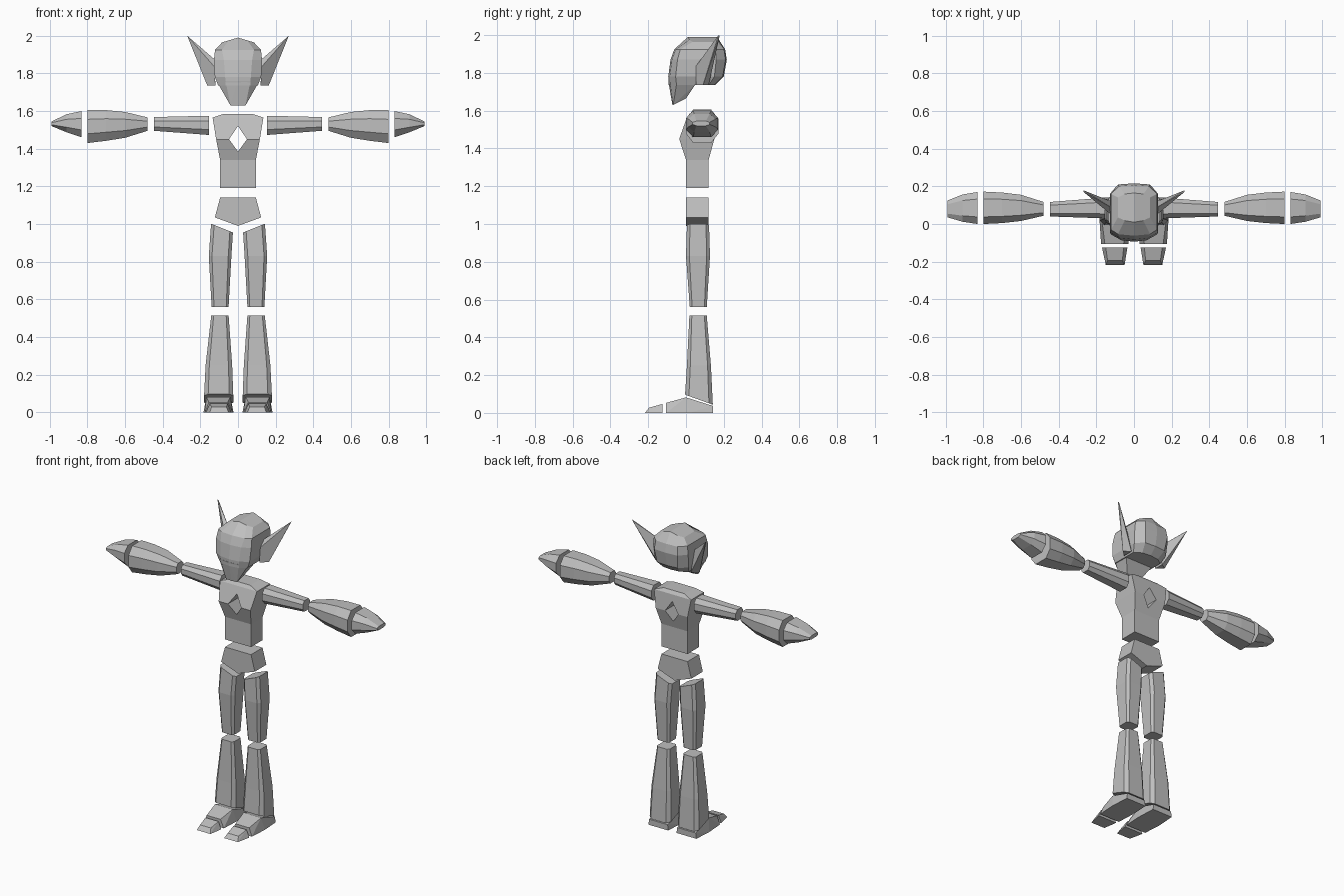
import bpy, bmesh
from mathutils import Vector

if "Cube" in bpy.data.objects:
    bpy.data.objects.remove(bpy.data.objects["Cube"])

grey = bpy.data.materials.new("plain grey")
grey.diffuse_color = (0.52, 0.52, 0.52, 1)
grey.use_nodes = True
grey.node_tree.nodes["Principled BSDF"].inputs["Base Color"].default_value = grey.diffuse_color


def finish(bm, name):
    bmesh.ops.recalc_face_normals(bm, faces=bm.faces)
    me = bpy.data.meshes.new(name)
    bm.to_mesh(me)
    bm.free()
    me.materials.append(grey)
    ob = bpy.data.objects.new(name, me)
    bpy.context.collection.objects.link(ob)
    return ob


def loft(name, rings, side=1):
    """Skin a list of equal point rings and cap both ends."""
    bm = bmesh.new()
    vs = [[bm.verts.new((p[0] * side, p[1], p[2])) for p in r] for r in rings]
    n = len(vs[0])
    for a, b in zip(vs, vs[1:]):
        for i in range(n):
            j = (i + 1) % n
            bm.faces.new((a[i], a[j], b[j], b[i]))
    bm.faces.new(vs[0])
    bm.faces.new(vs[-1])
    return finish(bm, name)


def hull(name, pts, side=1):
    bm = bmesh.new()
    for p in pts:
        bm.verts.new((p[0] * side, p[1], p[2]))
    bmesh.ops.convex_hull(bm, input=bm.verts)
    bmesh.ops.dissolve_limit(bm, angle_limit=0.02, verts=bm.verts, edges=bm.edges)
    return finish(bm, name)


def chamfered(a0, a1, b0, b1, ca, cb):
    """Eight-point rectangle with cut corners; cuts are shares of each side."""
    da, db = (a1 - a0) * ca, (b1 - b0) * cb
    return [(a0 + da, b0), (a1 - da, b0), (a1, b0 + db), (a1, b1 - db),
            (a1 - da, b1), (a0 + da, b1), (a0, b1 - db), (a0, b0 + db)]


def leg_ring(z, x0, x1, y0, y1, slope_x=0, slope_y=0):
    xm, ym = (x0 + x1) / 2, (y0 + y1) / 2
    return [(x, y, z + (x - xm) * slope_x + (y - ym) * slope_y)
            for x, y in chamfered(x0, x1, y0, y1, 0.14, 0.14)]


def arm_ring(x, y0, y1, z0, z1):
    return [(x, y, z) for y, z in chamfered(y0, y1, z0, z1, 0.22, 0.28)]


def box_ring(z, w, y0, y1):
    return [(-w, y0, z), (w, y0, z), (w, y1, z), (-w, y1, z)]


# helmet: rings of ten points, closed by a ridged crown
def head_ring(z, w, wf, yf, ys, yb, wb, yc):
    half = [(wf, yf + 0.008), (w, ys), (w, yb), (wb, yc - 0.006)]
    pts = [(0, yf)] + half + [(0, yc)] + [(-x, y) for x, y in reversed(half)]
    return [(x, y, z) for x, y in pts]


crown = head_ring(1.965, 0.085, 0.05, 0.01, 0.035, 0.14, 0.05, 0.165)
crown = [(x, y, 1.99 - 0.3 * abs(x)) for x, y, z in crown]
head = [head_ring(1.735, 0.105, 0.065, -0.092, -0.05, 0.12, 0.06, 0.155),
        head_ring(1.78, 0.123, 0.068, -0.094, -0.055, 0.15, 0.075, 0.2),
        head_ring(1.87, 0.128, 0.075, -0.082, -0.045, 0.16, 0.085, 0.216),
        head_ring(1.925, 0.122, 0.085, -0.062, -0.03, 0.16, 0.08, 0.207),
        crown]
bm = bmesh.new()
rows = [[bm.verts.new(p) for p in r] for r in head]
for a, b in zip(rows, rows[1:]):
    for i in range(10):
        j = (i + 1) % 10
        bm.faces.new((a[i], a[j], b[j], b[i]))
bm.faces.new(rows[0])
bm.faces.new(rows[-1][:6])
bm.faces.new(rows[-1][5:] + rows[-1][:1])
finish(bm, "helmet")

# face mask running down to the chin
mask = [(0, -0.094, 1.76), (0, -0.072, 1.63), (0, 0.0, 1.665)]
for s in (1, -1):
    mask += [(s * 0.066, -0.086, 1.76), (s * 0.103, -0.05, 1.74),
             (s * 0.1, 0.05, 1.74), (s * 0.04, -0.068, 1.63),
             (s * 0.055, 0.0, 1.665)]
hull("face_mask", mask)

# torso, widest at the shoulders, with a diamond hole through the chest
torso = loft("torso", [box_ring(1.19, 0.095, 0.0, 0.12),
                       box_ring(1.34, 0.095, 0.0, 0.12),
                       box_ring(1.45, 0.116, -0.036, 0.15),
                       box_ring(1.565, 0.135, 0.005, 0.14),
                       box_ring(1.585, 0.075, 0.02, 0.125)])
diamond = [(0, 1.52), (0.048, 1.45), (0, 1.385), (-0.048, 1.45)]
cutter = loft("chest_hole_cutter", [[(x, y, z) for x, z in diamond] for y in (-0.3, 0.4)])
cutter.hide_render = True
mod = torso.modifiers.new("chest_hole", "BOOLEAN")
mod.operation = "DIFFERENCE"
mod.solver = "EXACT"
mod.object = cutter
bpy.context.view_layer.objects.active = torso
bpy.ops.object.modifier_apply(modifier=mod.name)
bpy.data.objects.remove(cutter)

# pelvis with a V-shaped underside
outline = [(-0.095, 1.14), (0.095, 1.14), (0.123, 1.035), (0, 0.99), (-0.123, 1.035)]
loft("pelvis", [[(x, y, z) for x, z in outline] for y in (0.0, 0.12)])

for side, tag in ((1, "left"), (-1, "right")):
    # swept ear fin
    hull(tag + "_ear_fin", [(0.27, 0.172, 2.0), (0.266, 0.178, 1.995),
                            (0.12, 0.052, 1.735), (0.125, 0.052, 1.835),
                            (0.125, 0.09, 1.875), (0.163, 0.09, 1.735),
                            (0.12, 0.12, 1.735)], side)
    # arm
    loft(tag + "_upper_arm", [arm_ring(0.155, 0.03, 0.14, 1.473, 1.575),
                              arm_ring(0.445, 0.04, 0.117, 1.495, 1.568)], side)
    loft(tag + "_forearm", [arm_ring(0.48, 0.044, 0.117, 1.495, 1.566),
                            arm_ring(0.6, 0.016, 0.155, 1.458, 1.595),
                            arm_ring(0.7, 0.005, 0.167, 1.442, 1.605),
                            arm_ring(0.8, 0.0, 0.172, 1.43, 1.605)], side)
    loft(tag + "_hand", [arm_ring(0.83, 0.0, 0.17, 1.46, 1.6),
                         arm_ring(0.91, 0.012, 0.157, 1.487, 1.583),
                         arm_ring(0.99, 0.035, 0.125, 1.52, 1.545)], side)
    # leg
    loft(tag + "_thigh", [leg_ring(0.56, 0.05, 0.14, 0.02, 0.11),
                          leg_ring(0.83, 0.035, 0.155, 0.0, 0.127),
                          leg_ring(0.978, 0.027, 0.143, 0.005, 0.122, 0.4)], side)
    loft(tag + "_shin", [leg_ring(0.07, 0.025, 0.18, -0.005, 0.142, 0, -0.36),
                         leg_ring(0.25, 0.031, 0.172, 0.005, 0.132),
                         leg_ring(0.515, 0.05, 0.142, 0.018, 0.11)], side)
    # foot and toe
    hull(tag + "_foot", [(0.03, -0.105, 0), (0.175, -0.105, 0), (0.055, -0.105, 0.053),
                         (0.155, -0.105, 0.053), (0.024, 0.02, 0), (0.183, 0.02, 0),
                         (0.04, 0.0, 0.082), (0.168, 0.0, 0.082),
                         (0.03, 0.142, 0), (0.175, 0.142, 0),
                         (0.035, 0.142, 0.037), (0.17, 0.142, 0.037)], side)
    hull(tag + "_toe", [(0.035, -0.125, 0), (0.17, -0.125, 0),
                        (0.055, -0.125, 0.047), (0.15, -0.125, 0.047),
                        (0.05, -0.217, 0), (0.15, -0.217, 0),
                        (0.062, -0.195, 0.028), (0.14, -0.195, 0.028)], side)
